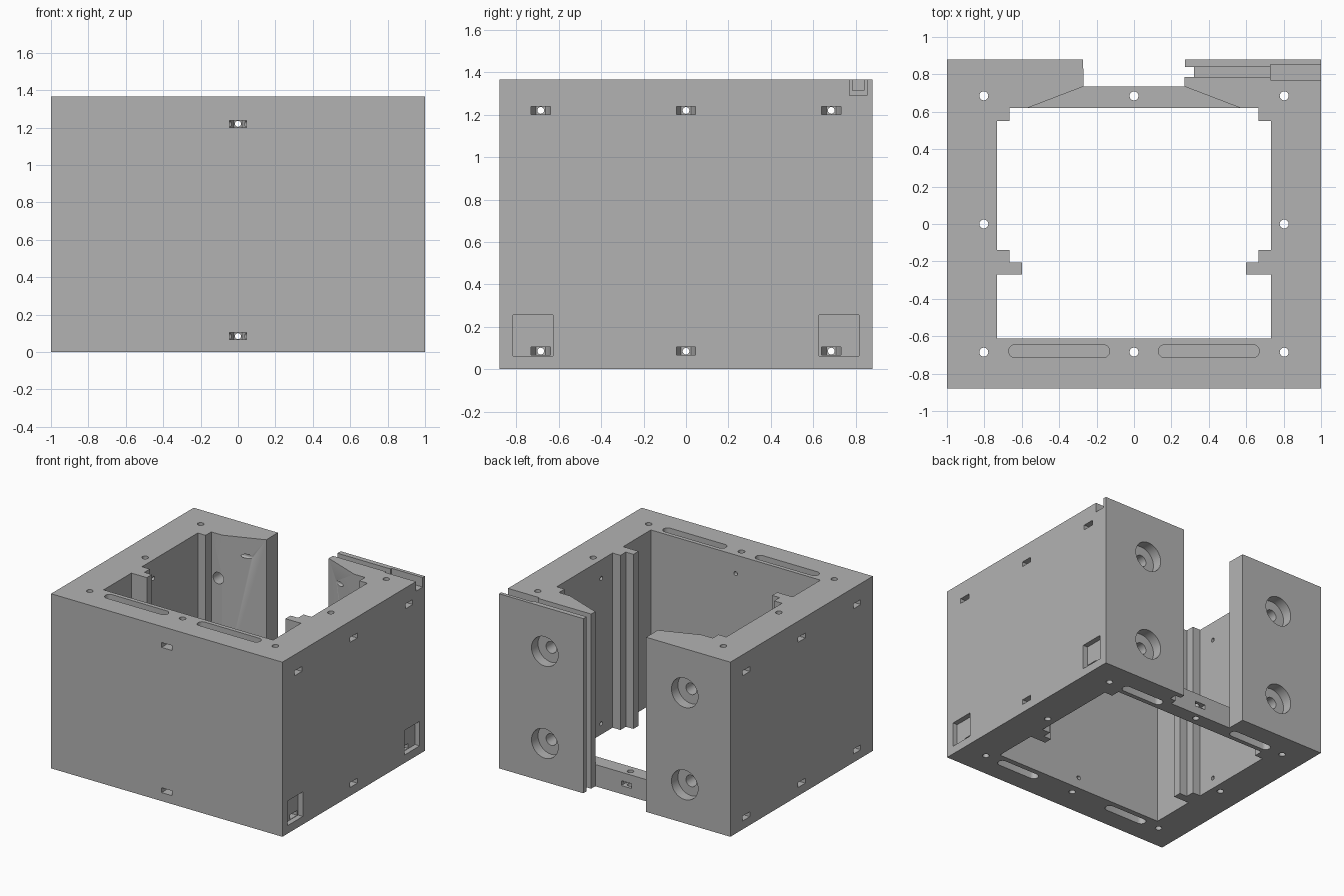
import bpy, bmesh
from math import cos, sin, pi

cube = bpy.data.objects.get("Cube")
if cube:
    bpy.data.objects.remove(cube)

HEIGHT = 1.365
GREY = (0.45, 0.45, 0.45, 1)
mat = bpy.data.materials.new("light_grey")
mat.use_nodes = True
mat.diffuse_color = GREY
mat.node_tree.nodes["Principled BSDF"].inputs["Base Color"].default_value = GREY


def prism(name, points, start, end, axis="z"):
    """Extrude a 2D outline along the chosen axis."""
    place = {"x": lambda a, b, c: (c, a, b),
             "y": lambda a, b, c: (a, c, b),
             "z": lambda a, b, c: (a, b, c)}[axis]
    bm = bmesh.new()
    low = [bm.verts.new(place(a, b, start)) for a, b in points]
    high = [bm.verts.new(place(a, b, end)) for a, b in points]
    bm.faces.new(low)
    bm.faces.new(high)
    n = len(points)
    for i in range(n):
        j = (i + 1) % n
        bm.faces.new((low[i], low[j], high[j], high[i]))
    bmesh.ops.recalc_face_normals(bm, faces=bm.faces)
    mesh = bpy.data.meshes.new(name)
    bm.to_mesh(mesh)
    bm.free()
    mesh.materials.append(mat)
    obj = bpy.data.objects.new(name, mesh)
    bpy.context.collection.objects.link(obj)
    return obj


def rect(a0, a1, b0, b1):
    return [(a0, b0), (a1, b0), (a1, b1), (a0, b1)]


def circle(a, b, r, n=24):
    return [(a + r * cos(2 * pi * i / n), b + r * sin(2 * pi * i / n)) for i in range(n)]


def stadium(a, b, half, r, n=10):
    """Slot outline with round ends, long in the first direction."""
    right = [(a + half - r + r * cos(t), b + r * sin(t))
             for t in [pi * i / n - pi / 2 for i in range(n + 1)]]
    return right + [(2 * a - p, 2 * b - q) for p, q in right]


def combine(tool, operation="DIFFERENCE"):
    """Apply a boolean to the housing and discard the tool."""
    mod = housing.modifiers.new("shape", "BOOLEAN")
    mod.operation = operation
    mod.solver = "EXACT"
    mod.object = tool
    bpy.ops.object.modifier_apply(modifier=mod.name)
    bpy.data.objects.remove(tool)


def cut(points, start, end, axis="z"):
    tool = prism("cutter", points, start, end, axis)
    tool.hide_render = True
    combine(tool)


# Housing wall plan with inner ribs, mirrored left to right
half_plan = [(1, -0.88), (1, 0.88), (0.272, 0.88), (0.27, 0.735), (0.57, 0.62),
             (0.665, 0.62), (0.665, 0.55), (0.733, 0.55), (0.733, -0.14),
             (0.665, -0.14), (0.665, -0.207), (0.6, -0.207), (0.6, -0.27),
             (0.733, -0.27), (0.733, -0.613)]
plan = half_plan + [(-x, y) for x, y in reversed(half_plan)]
housing = prism("housing", plan, 0, HEIGHT)
bpy.ops.object.select_all(action="DESELECT")
housing.select_set(True)
bpy.context.view_layer.objects.active = housing

# Low rear bar joining the two rear posts
bar = [(-0.58, 0.62), (0.58, 0.62), (0.28, 0.735), (-0.28, 0.735)]
combine(prism("rear_bar", bar, 0, 0.17), "UNION")

# Panel groove: down the end of the left rear post, along its top, and a wider pocket
cut(rect(0.2, 0.32, 0.785, 0.84), -0.1, 1.5)
cut(rect(0.3, 0.8, 0.785, 0.84), 1.315, 1.5)
cut(rect(0.73, 1.1, 0.77, 0.853), 1.29, 1.5)

# Counterbored mounting holes in the rear posts
for x in (-0.605, 0.605):
    for z in (0.3, 1.02):
        cut(circle(x, z, 0.115, 32), 0.8, 1, "y")
        cut(circle(x, z, 0.045), 0.5, 0.9, "y")

# Square recesses on the left side
for y in (-0.722, 0.722):
    cut(rect(y - 0.094, y + 0.094, 0.063, 0.255), 0.96, 1.1, "x")

# Blind elongated slots in the top and bottom rims
for x in (-1, 1):
    cut(stadium(x * 0.4, -0.68, 0.27, 0.035), HEIGHT - 0.1, 1.5)
    for y in (-0.69, 0.69):
        cut(stadium(x * 0.5, y, 0.18, 0.035), -0.1, 0.1)

# Nut slots that end in half a hexagon; direction points outwards
R, FLAT = 0.045, 0.039


def nut_slot(x, y, dx, dy, z):
    shape = [(-R, 0.3), (-R, 0), (-R / 2, -FLAT), (R / 2, -FLAT), (R, 0), (R, 0.3)]
    outline = [(x + a * dy + b * dx, y - a * dx + b * dy) for a, b in shape]
    cut(outline, z - 0.019, z + 0.019)


for z in (0.085, 1.22):
    for y in (-0.685, 0, 0.685):
        for side in (-1, 1):
            nut_slot(side * 0.8, y, side, 0, z)
        cut(circle(y, z, 0.016, 16), -1.1, 1.1, "x")
    nut_slot(0, -0.685, 0, -1, z)
    cut(circle(0, z, 0.016, 16), -1, 1, "y")
nut_slot(0, 0.685, 0, 1, 0.085)

# Vertical screw holes
for x in (-0.803, 0, 0.803):
    for y in (-0.685, 0, 0.685):
        if x or y:
            cut(circle(x, y, 0.024), -0.1, 1.5)

bpy.ops.object.shade_smooth_by_angle(angle=pi / 6)
